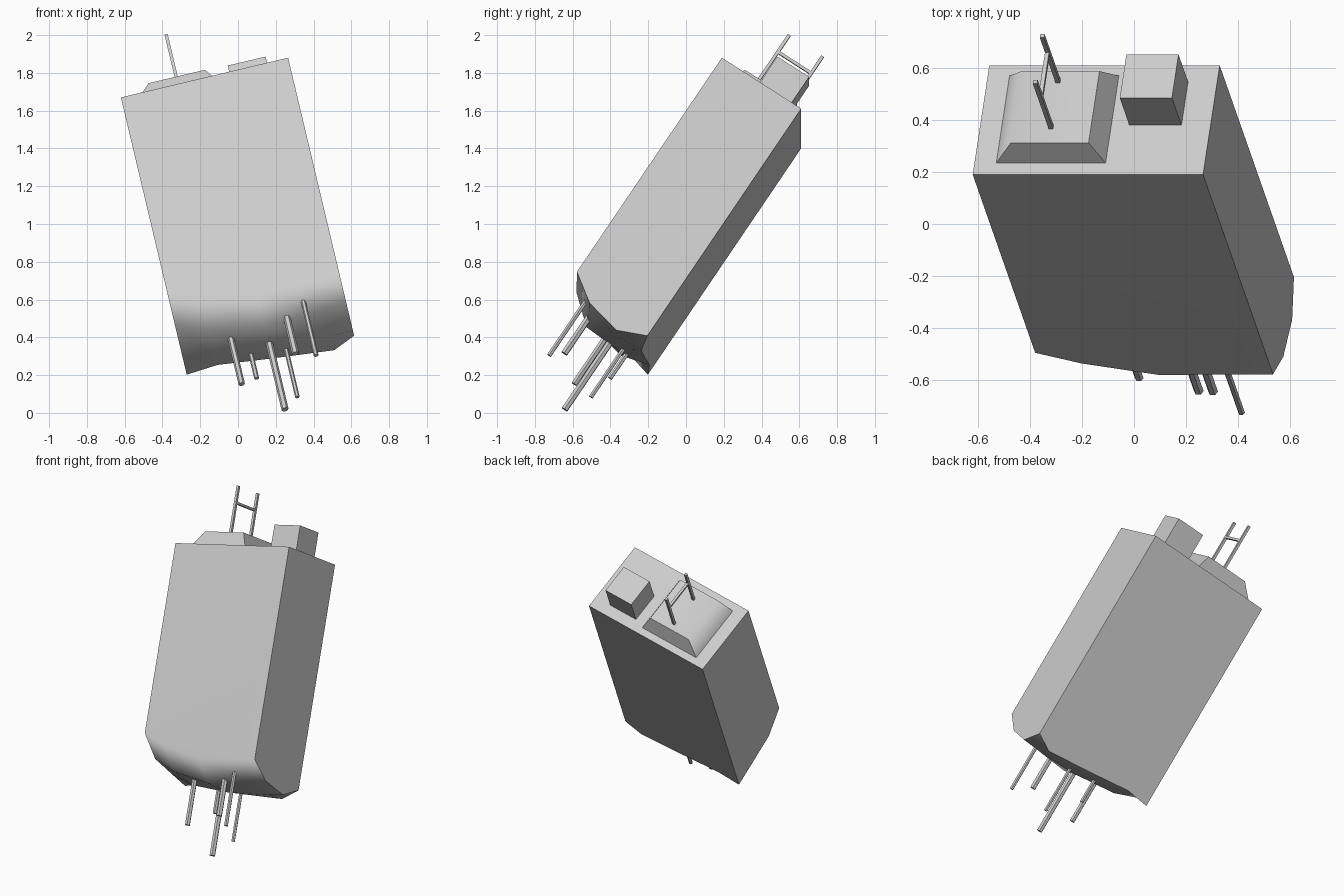
import bpy, bmesh, math
from mathutils import Matrix, Vector

cube = bpy.data.objects.get("Cube")
if cube:
    bpy.data.objects.remove(cube, do_unlink=True)

# One flat grey for everything
grey = bpy.data.materials.new("plain grey")
grey.use_nodes = True
COLOUR = (0.6, 0.6, 0.6, 1)
grey.diffuse_color = COLOUR
grey.node_tree.nodes["Principled BSDF"].inputs["Base Color"].default_value = COLOUR

# Tilted frame: x across the width, y through the depth, z along the body;
# the origin is the front right corner of the body's top face
across = Vector((0.973, 0, 0.231)).normalized()
along = Vector((-0.193, 0.550, 0.812))
along = (along - across * along.dot(across)).normalized()
depth = along.cross(across)
frame = Matrix((across, depth, along)).transposed().to_4x4()
frame.translation = (-0.62, 0.19, 1.67)

W, D = 0.91, 0.503


def finish(name, bm, smooth=False):
    bmesh.ops.recalc_face_normals(bm, faces=bm.faces)
    mesh = bpy.data.meshes.new(name)
    bm.to_mesh(mesh)
    bm.free()
    mesh.materials.append(grey)
    ob = bpy.data.objects.new(name, mesh)
    bpy.context.collection.objects.link(ob)
    ob.matrix_world = frame
    if smooth:
        bpy.ops.object.select_all(action='DESELECT')
        bpy.context.view_layer.objects.active = ob
        ob.select_set(True)
        bpy.ops.object.shade_smooth_by_angle(angle=math.radians(61))
        weighted = ob.modifiers.new("weighted normals", 'WEIGHTED_NORMAL')
        weighted.keep_sharp = True
    return ob


def tapered_box(name, lower, upper, z0, z1, smooth=False):
    """Box between two rectangles, each given as x0, x1, y0, y1."""
    bm = bmesh.new()
    rings = []
    for (x0, x1, y0, y1), z in ((lower, z0), (upper, z1)):
        rings.append([bm.verts.new((x, y, z)) for x, y in
                      ((x0, y0), (x1, y0), (x1, y1), (x0, y1))])
    a, b = rings
    bm.faces.new(a)
    bm.faces.new(b)
    for i in range(4):
        j = (i + 1) % 4
        bm.faces.new((a[i], a[j], b[j], b[i]))
    return finish(name, bm, smooth)


def rod(name, x, y, z0, z1, r, sides):
    bm = bmesh.new()
    bmesh.ops.create_cone(bm, cap_ends=True, segments=sides, radius1=r, radius2=r,
                          depth=z1 - z0,
                          matrix=Matrix.Translation((x, y, (z0 + z1) / 2))
                          @ Matrix.Rotation(math.pi / sides, 4, 'Z'))
    return finish(name, bm)


# Body: a long box whose lower end is a bulging, uneven cap
columns = (0, 0.17, 0.46, 0.79, W)
rows = (0, 0.15, 0.35, D)
lengths = ((1.245, 1.38, 1.435, 1.475),
           (1.32, 1.46, 1.50, 1.46),
           (1.40, 1.53, 1.54, 1.50),
           (1.395, 1.50, 1.55, 1.54),
           (1.395, 1.50, 1.545, 1.48))
bm = bmesh.new()
grid = [[bm.verts.new((x, y, -t)) for y, t in zip(rows, line)]
        for x, line in zip(columns, lengths)]
for a, b in zip(grid, grid[1:]):
    for j in range(3):
        bm.faces.new((a[j], a[j + 1], b[j + 1], b[j]))
top = [bm.verts.new(p) for p in ((0, 0, 0), (W, 0, 0), (W, D, 0), (0, D, 0))]
bm.faces.new(top)
edges = ([c[0] for c in grid], grid[-1], [c[-1] for c in reversed(grid)], grid[0][::-1])
for i, edge in enumerate(edges):
    bm.faces.new([top[i]] + edge + [top[(i + 1) % 4]])
finish("body", bm, smooth=True)

# Raised pad and block on the top face
tapered_box("top_pad", (0.086, 0.518, 0.054, 0.455), (0.16, 0.467, 0.08, 0.41), 0, 0.1, True)
block = (0.589, 0.795, 0.2275, 0.4275)
tapered_box("top_block", block, block, 0, 0.19)

# Two thin rods joined by a crossbar
for side, y in (("front", 0.152), ("back", 0.363)):
    rod(f"{side}_antenna_rod", 0.31, y, 0.05, 0.418, 0.012, 4)
bar = (0.302, 0.318, 0.152, 0.363)
tapered_box("antenna_crossbar", bar, bar, 0.3, 0.316)

# Pins hanging from the lower end: x, y, tip, radius
pins = ((0.272, 0.241, 1.787, 0.017), (0.356, 0.393, 1.673, 0.013),
        (0.464, 0.300, 1.968, 0.019), (0.543, 0.389, 1.851, 0.012),
        (0.586, 0.147, 1.739, 0.019), (0.690, 0.099, 1.813, 0.013))
for i, (x, y, tip, r) in enumerate(pins):
    rod(f"lower_pin_{i + 1}", x, y, -tip, -1.35, r, 6)
